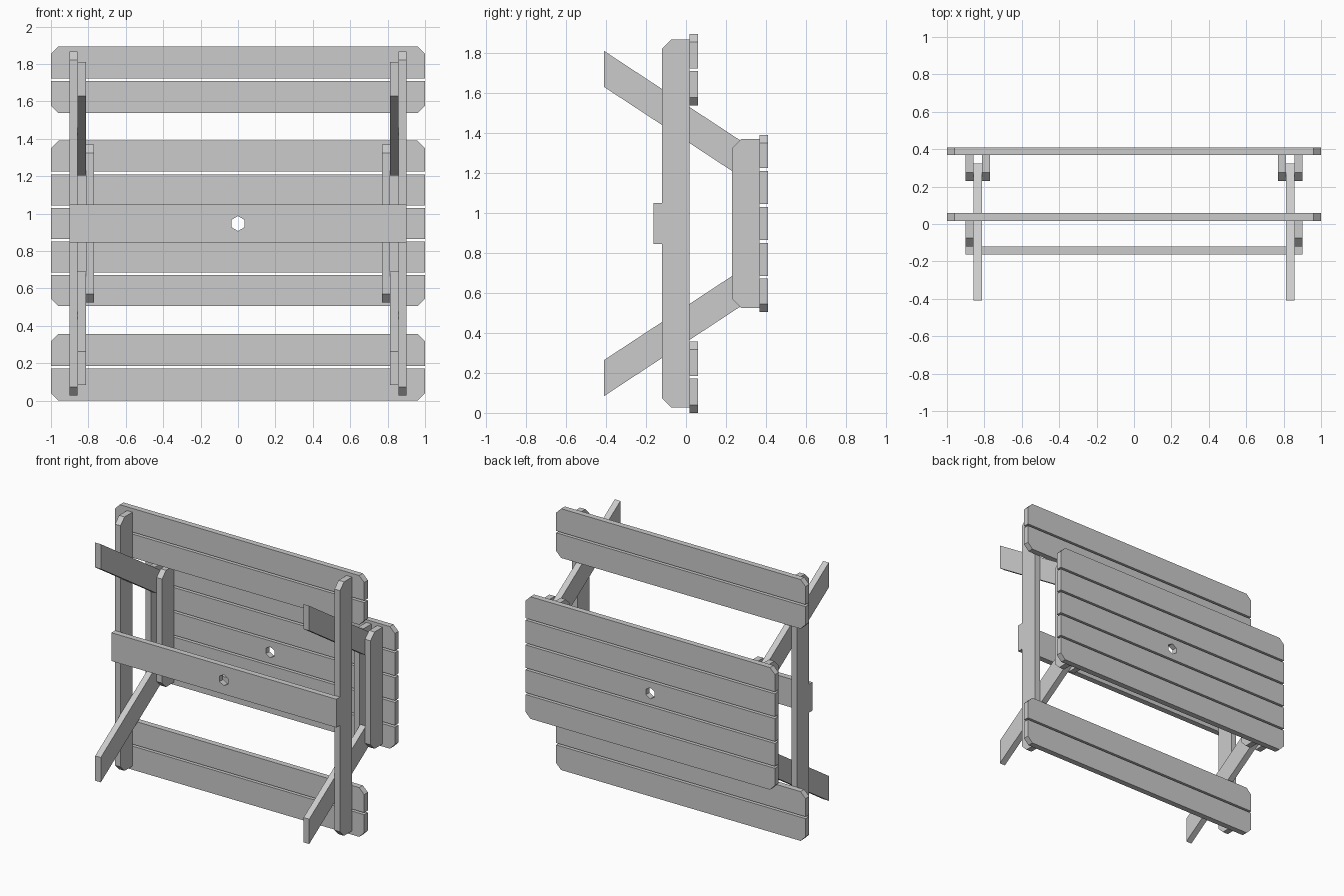
import bpy, bmesh, math
from mathutils import Vector

cube = bpy.data.objects.get("Cube")
if cube:
    bpy.data.objects.remove(cube, do_unlink=True)

GREY = (0.6, 0.6, 0.6, 1)
grey = bpy.data.materials.new("light grey")
grey.use_nodes = True
grey.diffuse_color = GREY
grey.node_tree.nodes["Principled BSDF"].inputs["Base Color"].default_value = GREY

MID = 0.947  # height of the horizontal symmetry plane


def prism(name, loops, axis, start, end):
    """Extrude a flat outline (plus optional hole loops) along x or y."""
    bm = bmesh.new()
    edges = []
    for loop in loops:
        verts = [bm.verts.new((start, a, z) if axis == "x" else (a, start, z))
                 for a, z in loop]
        edges += [bm.edges.new((v, verts[i - 1])) for i, v in enumerate(verts)]
    if len(loops) == 1:
        bm.faces.new(verts)
    else:
        bmesh.ops.triangle_fill(bm, edges=edges, use_beauty=True)
    result = bmesh.ops.extrude_face_region(bm, geom=bm.faces[:], use_keep_orig=True)
    moved = [v for v in result["geom"] if isinstance(v, bmesh.types.BMVert)]
    depth = end - start
    offset = Vector((depth, 0, 0)) if axis == "x" else Vector((0, depth, 0))
    bmesh.ops.translate(bm, verts=moved, vec=offset)
    bmesh.ops.recalc_face_normals(bm, faces=bm.faces[:])
    mesh = bpy.data.meshes.new(name)
    bm.to_mesh(mesh)
    bm.free()
    mesh.materials.append(grey)
    obj = bpy.data.objects.new(name, mesh)
    bpy.context.scene.collection.objects.link(obj)
    return obj


def board(half, low, high, cut_low=0, cut_high=0):
    """Front outline of a board with optional clipped corners."""
    right = [(half - cut_low, low), (half, low + cut_low)] if cut_low else [(half, low)]
    right += [(half, high - cut_high), (half - cut_high, high)] if cut_high else [(half, high)]
    return right + [(-x, z) for x, z in reversed(right)]


def hexagon():
    return [(0.04 * math.sin(i * math.pi / 3), MID + 0.04 * math.cos(i * math.pi / 3))
            for i in range(6)]


def slats(name, bottom, top, count, y, hole_index=None):
    """Row of planks whose outer corners are clipped."""
    gap, cut = 0.014, 0.04
    width = (top - bottom - gap * (count - 1)) / count
    for i in range(count):
        low = bottom + i * (width + gap)
        loops = [board(1, low, low + width, cut * (i == 0), cut * (i == count - 1))]
        if i == hole_index:
            loops.append(hexagon())
        prism(f"{name}_{i + 1}", loops, "y", y, y + 0.042)


# Table top and the two benches
slats("table_plank", 0.505, 1.39, 5, 0.368, hole_index=2)
slats("lower_bench_plank", 0, 0.357, 2, 0.017)
slats("upper_bench_plank", 1.537, 1.894, 2, 0.017)

# Brace joining both side frames
prism("cross_brace", [board(0.902, 0.845, 1.05), hexagon()], "y", -0.162, -0.12)


def beam(y0, y1, half, cut):
    """Side outline of a beam clipped at its front corners."""
    return [(y1, MID - half), (y0 + cut, MID - half), (y0, MID - half + cut),
            (y0, MID + half - cut), (y0 + cut, MID + half), (y1, MID + half)]


# Side frames
leg = [(-0.41, 1.81), (-0.41, 1.63), (0.24, 1.203), (0.324, 1.328)]
parts = [
    ("bench_beam", beam(-0.12, 0.017, 0.92, 0.046), 0.858, 0.902),
    ("outer_table_beam", beam(0.23, 0.368, 0.423, 0.046), 0.858, 0.902),
    ("inner_table_beam", beam(0.23, 0.368, 0.423, 0.046), 0.77, 0.813),
    ("upper_leg", leg, 0.813, 0.858),
    ("lower_leg", [(y, 2 * MID - z) for y, z in leg], 0.813, 0.858),
]
for side, sign in (("left", 1), ("right", -1)):
    for name, outline, x0, x1 in parts:
        prism(f"{side}_{name}", [outline], "x", sign * x0, sign * x1)
